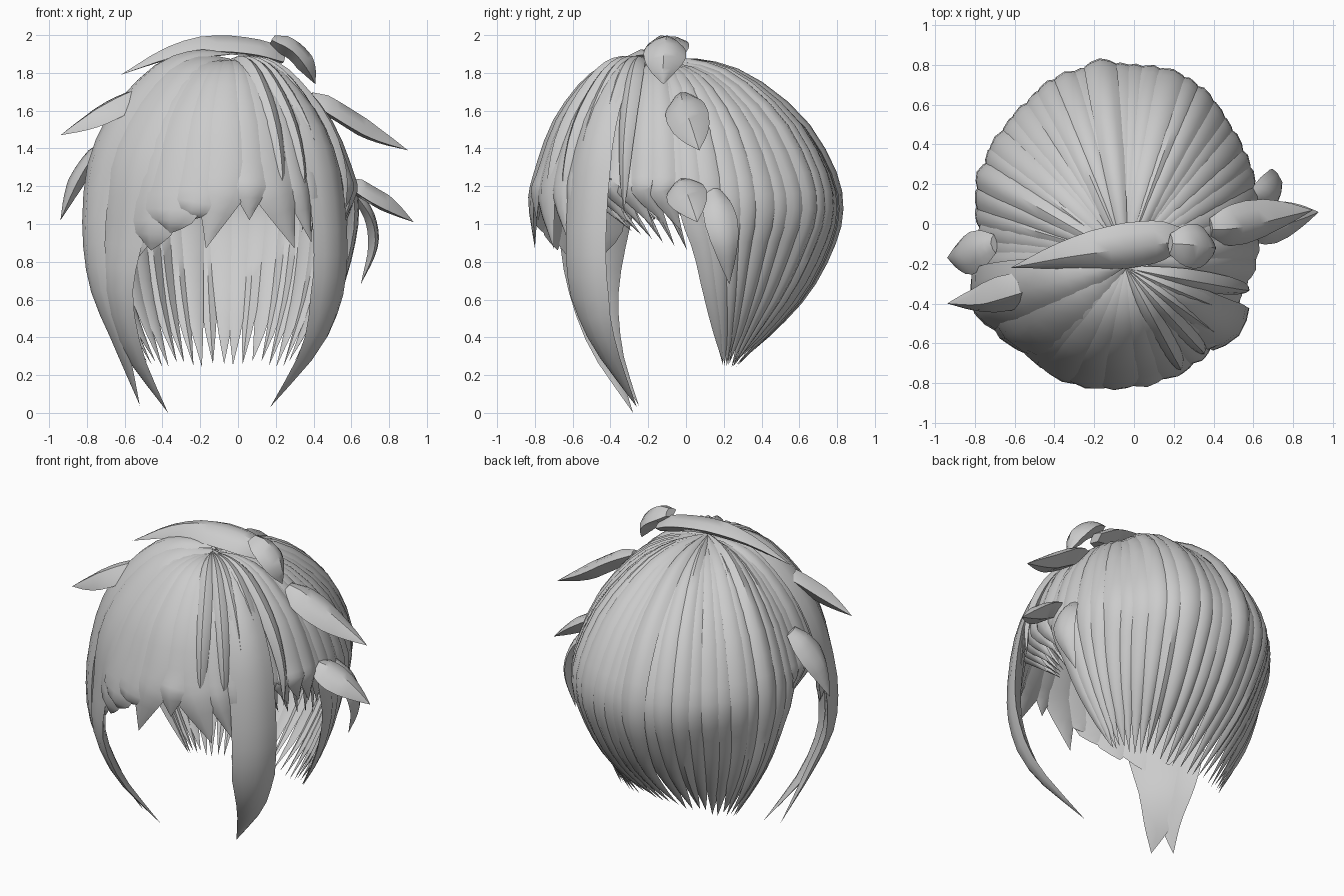
import bpy, bmesh, math, random
from mathutils import Vector as V

if "Cube" in bpy.data.objects:
    bpy.data.objects.remove(bpy.data.objects["Cube"])

random.seed(4)
CX = -0.08
MID = V((CX, -0.05, 1.05))
SECTION = [(-1, 0), (-0.6, 0.6), (0, 1), (0.6, 0.6), (1, 0), (0, -0.7)]
LEAF = [0.45, 0.9, 1, 0.85, 0.5, 0]
LONG = [0.12, 0.5, 0.8, 1, 1.05, 0.95, 0.7, 0.4, 0]
FRINGE = [0.15, 0.5, 0.78, 0.98, 1.05, 0.85, 0]
BLUNT = [0.15, 0.5, 0.78, 1, 1.1, 1.1, 0]


def spline(pts, t):
    """Catmull-Rom point at t in 0..1"""
    n = len(pts) - 1
    i = min(int(t * n), n - 1)
    u = t * n - i
    b, c = pts[i], pts[i + 1]
    a = pts[i - 1] if i else b * 2 - c
    d = pts[i + 2] if i + 2 <= n else c * 2 - b
    return 0.5 * (2 * b + (c - a) * u + (2 * a - 5 * b + 4 * c - d) * u * u
                  + (3 * b - a - 3 * c + d) * u ** 3)


def mix(vals, t):
    x = t * (len(vals) - 1)
    i = min(int(x), len(vals) - 2)
    return vals[i] + (vals[i + 1] - vals[i]) * (x - i)


def lock(bm, pts, width, thick, taper, up=None, n=16):
    """Sweep a lens section along a path, tapering to a point"""
    pts = [V(p) for p in pts]
    rings = []
    for k in range(n):
        t = k / n
        p = spline(pts, t)
        tan = (spline(pts, min(t + 0.01, 1)) - spline(pts, max(t - 0.01, 0))).normalized()
        out = V(up) if up else p - MID
        out = (out - tan * out.dot(tan)).normalized()
        side = tan.cross(out)
        w = mix(taper, t)
        th = thick * min(1, w * 1.2)
        rings.append([bm.verts.new(p + side * (x * w * width) + out * (y * th))
                      for x, y in SECTION])
    tip = bm.verts.new(pts[-1])
    m = len(SECTION)
    for r, s in zip(rings, rings[1:]):
        for j in range(m):
            bm.faces.new((r[j], r[(j + 1) % m], s[(j + 1) % m], s[j]))
    for j in range(m):
        bm.faces.new((rings[-1][j], rings[-1][(j + 1) % m], tip))
    bm.faces.new(rings[0][::-1])


def finish(bm, name):
    bmesh.ops.recalc_face_normals(bm, faces=bm.faces)
    me = bpy.data.meshes.new(name)
    bm.to_mesh(me)
    bm.free()
    ob = bpy.data.objects.new(name, me)
    bpy.context.collection.objects.link(ob)
    bpy.context.view_layer.objects.active = ob
    for o in bpy.context.selected_objects:
        o.select_set(False)
    ob.select_set(True)
    bpy.ops.object.shade_smooth_by_angle(angle=math.radians(40))


def dome(deg, grow=0.0, crown_y=-0.17):
    """Path from the crown to the widest level, plus its end"""
    a = math.radians(deg)
    s = V((CX + 0.04, crown_y, 0))
    e = V((CX + (0.70 + grow) * math.cos(a), (0.79 + grow) * math.sin(a), 0))
    prof = [(0.01, 1.85), (0.25, 1.84), (0.5, 1.755), (0.79, 1.53), (0.96, 1.26)]
    return [s.lerp(e, f) + V((0, 0, z + grow)) for f, z in prof], e


# Back hair: long strands gathered at the nape
bm = bmesh.new()
COUNT = 25
for i in range(COUNT):
    deg = 4 + 172 * i / (COUNT - 1) + random.uniform(-1, 1)
    a = math.radians(deg)
    path, e = dome(deg, random.choice([-0.012, 0, 0.015]))
    tip = V((CX + 0.42 * math.cos(a), 0.19 + 0.08 * math.sin(a), 0))
    for g, z in [(0, 1.07), (0.09, 0.88), (0.32, 0.64), (0.66, 0.43)]:
        # the sides swing backwards sooner than they narrow
        q = e.lerp(tip, g)
        q.y = e.y + (tip.y - e.y) * g ** (1 - 0.6 * abs(math.cos(a)) ** 2)
        path.append(q + V((0, 0, z)))
    path.append(tip + V((0, 0, 0.24 + random.uniform(0, 0.04))))
    lock(bm, path, 0.082 + random.uniform(-0.01, 0.01), 0.035, LONG, n=20)
finish(bm, "back_hair")

# Short spiky strands above each ear
bm = bmesh.new()
for base, sgn in ((0, 1), (180, -1)):
    for i in range(7):
        deg = base - sgn * (2 + 7 * i)
        a = math.radians(deg)
        path, e = dome(deg, random.choice([-0.015, 0]))
        path.append(e * 0.98 + V((0, 0, 1.15 + 0.01 * i)))
        path.append((CX + 0.62 * math.cos(a), 0.64 * math.sin(a) + 0.08,
                     0.90 + 0.02 * i + random.uniform(0, 0.05)))
        lock(bm, path, 0.08, 0.03, FRINGE)
        # thin inner wisps
        lock(bm, [V((path[3].x, path[3].y, 1.45)) * 0.97, path[4] * 0.96,
                  (CX + 0.58 * math.cos(a), 0.54 * math.sin(a) + 0.09, 0.84 + 0.02 * i)],
             0.035, 0.02, LEAF, n=8)
finish(bm, "side_hair")

# Fringe: azimuth, tip x, tip y, tip z, half width, taper
bm = bmesh.new()
for deg, x, y, z, w, tp in [
        (-148, -0.66, -0.46, 0.80, 0.14, BLUNT), (-135, -0.57, -0.58, 0.78, 0.14, BLUNT),
        (-122, -0.46, -0.68, 0.86, 0.14, BLUNT), (-111, -0.36, -0.75, 0.95, 0.14, BLUNT),
        (-101, -0.25, -0.78, 1.02, 0.12, BLUNT), (-89, -0.17, -0.80, 0.87, 0.13, FRINGE),
        (-78, 0.06, -0.79, 1.02, 0.11, FRINGE), (-69, 0.30, -0.70, 0.87, 0.125, FRINGE),
        (-57, 0.39, -0.62, 0.90, 0.085, FRINGE), (-48, 0.44, -0.55, 0.88, 0.075, FRINGE),
        (-40, 0.50, -0.50, 0.95, 0.075, FRINGE)]:
    path, e = dome(deg, 0.005, -0.21)
    path.append(path[-1].lerp(V((x, y, z)), 0.68 if tp is BLUNT else 0.38) + V((0, -0.02, 0)))
    path.append((x, y, z))
    lock(bm, path, w, 0.035, tp)
# raised ribs right of the parting
for deg in (-64, -53, -44, -34, -24):
    path, e = dome(deg, 0.02, -0.22)
    path.append(e + V((-0.01, 0, 1.05)))
    lock(bm, path, 0.05, 0.035, LONG)
finish(bm, "fringe")

# Long locks framing the face
bm = bmesh.new()
p, e = dome(-138, 0.02, -0.2)
lock(bm, p + [(-0.62, -0.54, 0.95), (-0.64, -0.53, 0.65), (-0.56, -0.44, 0.33),
              (-0.37, -0.28, 0.0)], 0.19, 0.055, [0.1, 0.5, 0.8, 1, 1, 0.95, 0.65, 0.45, 0], n=20)
p, e = dome(-154, 0.05, -0.2)
lock(bm, p + [(-0.76, -0.42, 0.95), (-0.73, -0.44, 0.65), (-0.62, -0.39, 0.35),
              (-0.52, -0.25, 0.04)], 0.16, 0.055, [0.1, 0.5, 0.8, 1, 1, 0.8, 0.6, 0.4, 0], n=20)
p, e = dome(-40, 0.02, -0.2)
lock(bm, p + [(0.49, -0.53, 0.9), (0.47, -0.51, 0.62), (0.39, -0.43, 0.35),
              (0.17, -0.26, 0.03)], 0.14, 0.05, [0.1, 0.4, 0.6, 0.85, 1, 1, 0.95, 0.6, 0], n=20)
finish(bm, "face_locks")

# Loose leaf-shaped locks: path, half width, thickness, outward direction
for name, path, w, th, up in [
        ("top_lock", [(0.24, -0.07, 1.87), (0.1, -0.09, 1.92), (-0.12, -0.12, 1.94),
                      (-0.36, -0.16, 1.90), (-0.62, -0.22, 1.79)], 0.12, 0.06, (0, -0.25, 1)),
        ("top_curl", [(0.18, -0.1, 1.97), (0.29, -0.11, 1.91), (0.36, -0.12, 1.83),
                      (0.41, -0.12, 1.74)], 0.115, 0.06, (1, 0, 0.8)),
        ("left_upper_flick", [(-0.46, -0.29, 1.69), (-0.62, -0.34, 1.62), (-0.77, -0.38, 1.54),
                              (-0.94, -0.40, 1.47)], 0.10, 0.06, (-0.4, -0.6, 1)),
        ("left_lower_flick", [(-0.7, -0.1, 1.42), (-0.8, -0.14, 1.30), (-0.87, -0.16, 1.18),
                              (-0.94, -0.17, 1.02)], 0.11, 0.05, (-1, 0, 0.4)),
        ("right_upper_flick", [(0.38, -0.02, 1.67), (0.52, 0.0, 1.59), (0.7, 0.04, 1.48),
                               (0.9, 0.07, 1.39)], 0.115, 0.06, (0.5, -0.3, 1)),
        ("right_lower_flick", [(0.58, -0.02, 1.22), (0.68, 0.0, 1.16), (0.8, 0.03, 1.09),
                               (0.93, 0.06, 1.01)], 0.11, 0.055, (0.5, -0.3, 1)),
        ("right_ear_flick", [(0.6, 0.14, 1.18), (0.69, 0.18, 1.04), (0.71, 0.21, 0.88),
                             (0.65, 0.23, 0.68)], 0.09, 0.035, (1, 0.2, 0))]:
    bm = bmesh.new()
    lock(bm, path, w, th, LEAF, up, n=12)
    finish(bm, name)
